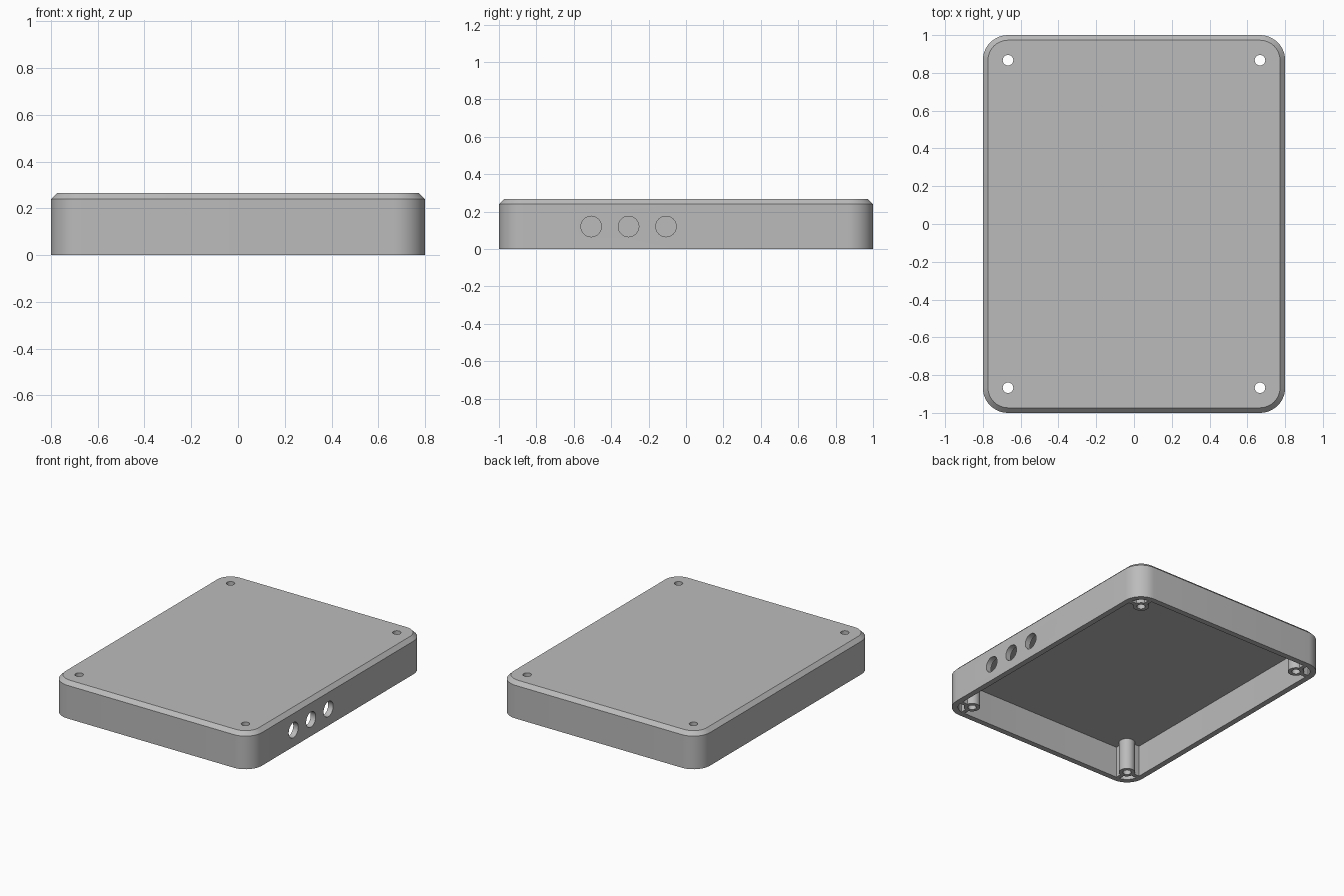
import bpy, bmesh, math
from mathutils import Matrix

cube = bpy.data.objects.get("Cube")
if cube:
    bpy.data.objects.remove(cube, do_unlink=True)

# Main dimensions
HALF_X, HALF_Y, HEIGHT = 0.8, 1.0, 0.267
CORNER, WALL, CHAMFER = 0.133, 0.04, 0.027
CEILING = HEIGHT - WALL
POST_X, POST_Y = HALF_X - CORNER, HALF_Y - CORNER
BORE, POST_R, RIB = 0.028, 0.053, 0.027

grey = bpy.data.materials.new("plain grey")
grey.use_nodes = True
grey.diffuse_color = (0.5, 0.5, 0.5, 1)
grey.node_tree.nodes["Principled BSDF"].inputs["Base Color"].default_value = (0.5, 0.5, 0.5, 1)


def make_object(name, bm):
    bmesh.ops.recalc_face_normals(bm, faces=bm.faces)
    mesh = bpy.data.meshes.new(name)
    bm.to_mesh(mesh)
    bm.free()
    mesh.materials.append(grey)
    obj = bpy.data.objects.new(name, mesh)
    bpy.context.collection.objects.link(obj)
    return obj


def outline(bm, radius, z, cx, cy, steps):
    """Rounded rectangle whose corner centres lie at (+-cx, +-cy)."""
    ring = []
    for q, (sx, sy) in enumerate([(1, 1), (-1, 1), (-1, -1), (1, -1)]):
        for i in range(steps + 1):
            a = math.pi / 2 * (q + i / steps)
            ring.append(bm.verts.new((sx * cx + radius * math.cos(a),
                                      sy * cy + radius * math.sin(a), z)))
    return ring


def skin(bm, rings, closed=False):
    pairs = list(zip(rings, rings[1:]))
    if closed:
        pairs.append((rings[-1], rings[0]))
    for a, b in pairs:
        for i in range(len(a)):
            j = (i + 1) % len(a)
            bm.faces.new((a[i], a[j], b[j], b[i]))


def drill(target, matrix, radius, depth):
    """Cut a round hole, then discard the cutter."""
    bm = bmesh.new()
    bmesh.ops.create_cone(bm, cap_ends=True, segments=32, radius1=radius,
                          radius2=radius, depth=depth, matrix=matrix)
    cutter = make_object("hole_cutter", bm)
    cutter.hide_render = True
    mod = target.modifiers.new("hole", 'BOOLEAN')
    mod.operation, mod.solver, mod.object = 'DIFFERENCE', 'EXACT', cutter
    bpy.context.view_layer.objects.active = target
    bpy.ops.object.modifier_apply(modifier=mod.name)
    bpy.data.objects.remove(cutter, do_unlink=True)


# Hollow cover, open underneath, with a chamfered top edge
bm = bmesh.new()
levels = [(CORNER - WALL, CEILING), (CORNER - WALL, 0), (CORNER, 0),
          (CORNER, HEIGHT - CHAMFER), (CORNER - CHAMFER, HEIGHT)]
rings = [outline(bm, r, z, POST_X, POST_Y, 12) for r, z in levels]
skin(bm, rings)
bm.faces.new(rings[0])
bm.faces.new(rings[-1])
cover = make_object("cover_shell", bm)
parts = [cover]

# Screw holes through the top and three ports through one side wall
corners = [(sx, sy) for sx in (-1, 1) for sy in (-1, 1)]
for sx, sy in corners:
    drill(cover, Matrix.Translation((sx * POST_X, sy * POST_Y, HEIGHT)), BORE, 0.2)
for y in (-0.507, -0.307, -0.107):
    drill(cover, Matrix.Translation((HALF_X, y, 0.12)) @ Matrix.Rotation(math.pi / 2, 4, 'Y'),
          0.055, 0.2)


def circle(bm, radius, z):
    return bmesh.ops.create_circle(bm, segments=32, radius=radius,
                                   matrix=Matrix.Translation((0, 0, z)))["verts"]


# Hollow screw posts, each tied to both walls by short ribs
for sx, sy in corners:
    tag = ("back" if sy > 0 else "front") + ("_left" if sx > 0 else "_right")
    bm = bmesh.new()
    skin(bm, [circle(bm, POST_R, 0), circle(bm, POST_R, CEILING),
              circle(bm, BORE, CEILING), circle(bm, BORE, 0)], closed=True)
    post = make_object("screw_post_" + tag, bm)
    post.location = (sx * POST_X, sy * POST_Y, 0)
    parts.append(post)

    bm = bmesh.new()
    start, end = 0.045, CORNER - WALL + 0.005
    mid, length = (start + end) / 2, end - start
    for dx, dy in ((sx, 0), (0, sy)):
        size = (length if dx else RIB, length if dy else RIB, CEILING)
        place = Matrix.Translation((sx * POST_X + dx * mid, sy * POST_Y + dy * mid, CEILING / 2))
        bmesh.ops.create_cube(bm, size=1, matrix=place @ Matrix.Diagonal((*size, 1)))
    parts.append(make_object("post_ribs_" + tag, bm))

# Smooth the round surfaces and keep the edges crisp
bpy.ops.object.select_all(action='DESELECT')
for obj in parts:
    obj.select_set(True)
bpy.context.view_layer.objects.active = cover
bpy.ops.object.shade_smooth_by_angle(angle=math.radians(30))
